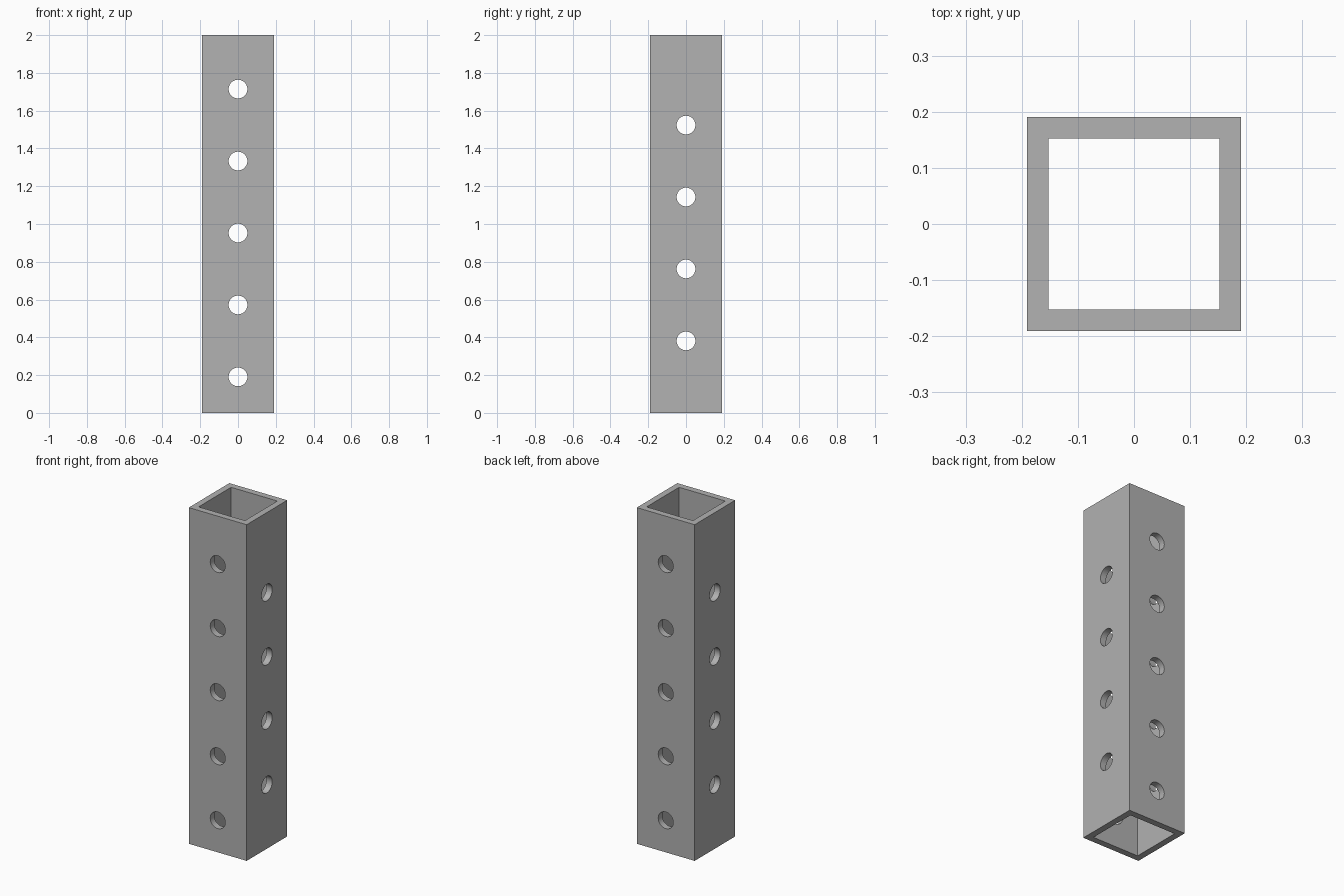
import bpy
import math

if "Cube" in bpy.data.objects:
    bpy.data.objects.remove(bpy.data.objects["Cube"])

MM = 2 / 105          # tube is 105 units long, scaled to 2
OUTER, WALL, LENGTH, HOLE_R = 20 * MM, 2 * MM, 2.0, 2.6 * MM

grey = bpy.data.materials.new("plain grey")
grey.diffuse_color = (0.445, 0.445, 0.445, 1)
grey.use_nodes = True
grey.node_tree.nodes["Principled BSDF"].inputs["Base Color"].default_value = grey.diffuse_color


def box(name, width, height):
    bpy.ops.mesh.primitive_cube_add(size=1, location=(0, 0, LENGTH / 2))
    ob = bpy.context.object
    ob.name = name
    ob.scale = (width, width, height)
    bpy.ops.object.transform_apply(location=True, rotation=False, scale=True)
    return ob


def drill(name, z, rotation):
    bpy.ops.mesh.primitive_cylinder_add(vertices=48, radius=HOLE_R, depth=0.6,
                                        location=(0, 0, z), rotation=rotation)
    ob = bpy.context.object
    ob.name = name
    return ob


# Square tube body
tube = box("square_tube", OUTER, LENGTH)
tube.data.materials.append(grey)

# Hollow core, five front-to-back holes, four staggered side-to-side holes
cutters = [box("core_cutter", OUTER - 2 * WALL, LENGTH + 0.4)]
for i in range(5):
    cutters.append(drill("front_hole_cutter", (10 + 20 * i) * MM, (math.pi / 2, 0, 0)))
for i in range(4):
    cutters.append(drill("side_hole_cutter", (20 + 20 * i) * MM, (0, math.pi / 2, 0)))

bpy.ops.object.select_all(action='DESELECT')
tube.select_set(True)
bpy.context.view_layer.objects.active = tube
for cutter in cutters:
    cutter.hide_render = True
    mod = tube.modifiers.new("cut", 'BOOLEAN')
    mod.operation = 'DIFFERENCE'
    mod.solver = 'EXACT'
    mod.object = cutter
    bpy.ops.object.modifier_apply(modifier=mod.name)
for cutter in cutters:
    bpy.data.objects.remove(cutter, do_unlink=True)

# Smooth hole walls, sharp tube edges
bpy.ops.object.shade_smooth_by_angle(angle=math.radians(30))
